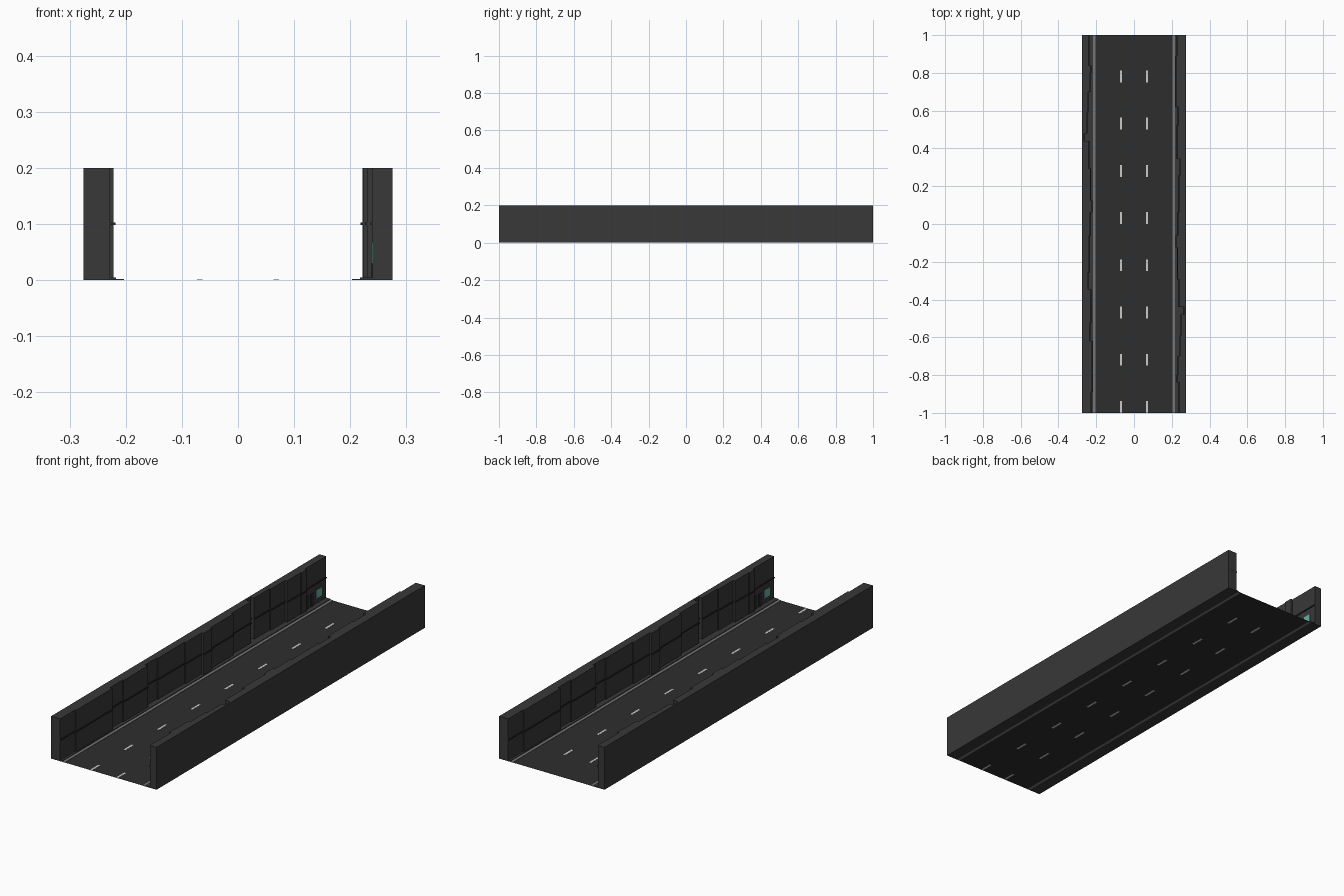
import bpy, bmesh
from math import pi
from mathutils import Matrix

if "Cube" in bpy.data.objects:
    bpy.data.objects.remove(bpy.data.objects["Cube"])


def material(name, rgb):
    m = bpy.data.materials.new(name)
    m.diffuse_color = (*rgb, 1)
    m.use_nodes = True
    m.node_tree.nodes["Principled BSDF"].inputs["Base Color"].default_value = m.diffuse_color
    return m


CONCRETE = material("dark_concrete", (0.04, 0.04, 0.04))
ASPHALT = material("asphalt", (0.027, 0.027, 0.027))
TRIM = material("trim", (0.02, 0.02, 0.02))
LINE = material("edge_line", (0.18, 0.18, 0.18))
PAINT = material("lane_paint", (0.6, 0.6, 0.6))
SIGN = material("teal_sign", (0.13, 0.42, 0.38))


def prism(name, pts, z0, z1, mat, turned=False):
    """Extrude a plan outline from z0 to z1; turned = rotated half a turn."""
    bm = bmesh.new()
    face = bm.faces.new([bm.verts.new((x, y, z0)) for x, y in pts])
    if z1 > z0:
        ext = bmesh.ops.extrude_face_region(bm, geom=[face])
        for v in ext["geom"]:
            if isinstance(v, bmesh.types.BMVert):
                v.co.z = z1
    bmesh.ops.recalc_face_normals(bm, faces=bm.faces[:])
    if turned:
        bm.transform(Matrix.Rotation(pi, 4, 'Z'))
    me = bpy.data.meshes.new(name)
    bm.to_mesh(me)
    bm.free()
    me.materials.append(mat)
    ob = bpy.data.objects.new(name, me)
    bpy.context.collection.objects.link(ob)
    return ob


def slab(name, x0, x1, y0, y1, z0, z1, mat, turned=False):
    return prism(name, [(x0, y0), (x1, y0), (x1, y1), (x0, y1)], z0, z1, mat, turned)


# Wall panels: (start y, inner face x), stepping in and out along the wall
PANELS = [(-1, -0.228), (-0.89, -0.222), (-0.62, -0.235), (-0.525, -0.229),
          (-0.345, -0.244), (-0.257, -0.238), (-0.06, -0.232), (0.06, -0.223),
          (0.125, -0.231), (0.295, -0.24), (0.44, -0.266), (0.478, -0.25),
          (0.59, -0.244), (0.70, -0.234), (0.80, -0.23), (0.84, -0.24)]


def stepped_outline(back, offset):
    pts = []
    ends = [p[0] for p in PANELS[1:]] + [1]
    for (y0, x), y1 in zip(PANELS, ends):
        pts += [(x + offset, y0), (x + offset, y1)]
    return pts + [(back, 1), (back, -1)]


for side, turned in (("left", False), ("right", True)):
    # Wall with stepped inner face, mid rail and base ledge
    prism(side + "_wall", stepped_outline(-0.275, 0), 0, 0.2, CONCRETE, turned)
    prism(side + "_mid_rail", stepped_outline(-0.27, 0.004), 0.098, 0.103, TRIM, turned)
    slab(side + "_base_ledge", -0.27, -0.217, -1, 1, 0, 0.005, CONCRETE, turned)
    # Pale line along the road edge
    slab(side + "_edge_line", -0.217, -0.203, -1, 1, 0, 0.002, LINE, turned)
    # Doors and sign at the end of the wall
    for i, y in enumerate((0.86, 0.895)):
        slab(f"{side}_door_{i}", -0.242, -0.238, y - 0.01, y + 0.01, 0.005, 0.065, TRIM, turned)
    slab(side + "_sign", -0.242, -0.238, 0.925, 0.965, 0.03, 0.068, SIGN, turned)

# Road sheet
slab("road", -0.222, 0.222, -1, 1, 0.0004, 0.0004, ASPHALT)

# Lane dashes, visible from above and below
for x in (-0.068, 0.068):
    for i in range(8):
        y = -1 + 0.25 * i
        slab("lane_dash", x - 0.005, x + 0.005, y, y + 0.0625, 0, 0.001, PAINT)
